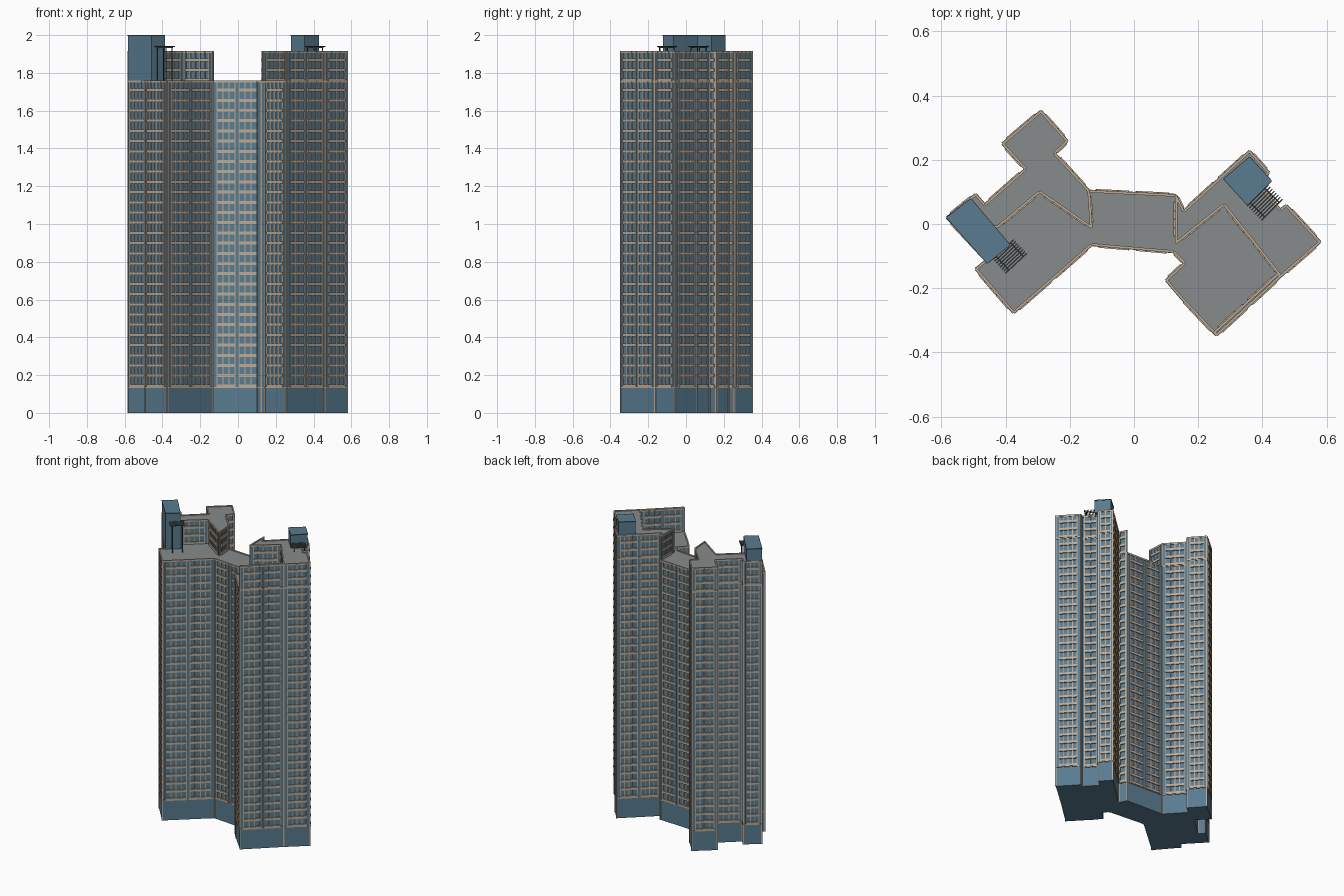
import bpy, bmesh, math
from mathutils import Vector

if "Cube" in bpy.data.objects:
    bpy.data.objects.remove(bpy.data.objects["Cube"])

def mat(name, c):
    m = bpy.data.materials.new(name)
    m.diffuse_color = (*c, 1)
    m.use_nodes = True
    m.node_tree.nodes["Principled BSDF"].inputs["Base Color"].default_value = m.diffuse_color
    return m

BLUE = mat("blue_cladding", (0.10, 0.20, 0.28))
TAN = mat("tan_frames", (0.50, 0.40, 0.30))
GREY = mat("grey_roof", (0.24, 0.26, 0.26))
DARK = mat("dark_metal", (0.06, 0.07, 0.07))

BASE, LOW, HIGH, TOP = 0.135, 1.755, 1.912, 2.0
FLOOR = (LOW - BASE) / 30

def clockwise(pts):
    area = sum(a[0] * b[1] - b[0] * a[1] for a, b in zip(pts, pts[1:] + pts[:1]))
    return pts if area < 0 else pts[::-1]

def finish(bm, name, mats):
    bmesh.ops.recalc_face_normals(bm, faces=bm.faces)
    me = bpy.data.meshes.new(name)
    bm.to_mesh(me)
    bm.free()
    for m in mats:
        me.materials.append(m)
    ob = bpy.data.objects.new(name, me)
    bpy.context.collection.objects.link(ob)
    return ob

def prism(name, pts, z0, z1, top=GREY):
    bm = bmesh.new()
    f = bm.faces.new([bm.verts.new((x, y, z0)) for x, y in pts])
    r = bmesh.ops.extrude_face_region(bm, geom=[f])
    for v in [g for g in r["geom"] if isinstance(g, bmesh.types.BMVert)]:
        v.co.z = z1
    for f in bm.faces:
        if all(abs(v.co.z - z1) < 1e-6 for v in f.verts):
            f.material_index = 1
    return finish(bm, name, [BLUE, top])

class Wall:
    """Local frame of a wall: s runs along it, d points outwards."""
    def __init__(self, a, b):
        self.a = Vector(a)
        v = Vector(b) - self.a
        self.len = v.length
        self.u = v.normalized()
        self.n = Vector((-self.u.y, self.u.x))

    def box(self, bm, s0, s1, z0, z1, d0, d1):
        vs = []
        for z in (z0, z1):
            for s, d in ((s0, d0), (s1, d0), (s1, d1), (s0, d1)):
                p = self.a + self.u * s + self.n * d
                vs.append(bm.verts.new((p.x, p.y, z)))
        for q in ((0, 1, 2, 3), (4, 5, 6, 7), (0, 1, 5, 4), (1, 2, 6, 5), (2, 3, 7, 6), (3, 0, 4, 7)):
            bm.faces.new([vs[i] for i in q])

def patches(length):
    """Glazed bays along a wall, with blue gaps at the ends and between."""
    if length < 0.045:
        return []
    m = min(0.022, length * 0.16)
    n = max(1, round(length / 0.16))
    w = (length - 2 * m - (n - 1) * 0.022) / n
    return [(m + i * (w + 0.022), m + i * (w + 0.022) + w) for i in range(n)]

def facade(name, pts, z0, z1, corner_from):
    pts = clockwise(pts)
    bm = bmesh.new()
    rows = round((z1 - z0) / FLOOR)
    h = (z1 - z0) / rows
    for a, b in zip(pts, pts[1:] + pts[:1]):
        w = Wall(a, b)
        # parapet and corner strips
        w.box(bm, 0, w.len, z1 - 0.006, z1 + 0.005, -0.005, 0.003)
        w.box(bm, 0, 0.005, corner_from, z1, -0.002, 0.003)
        w.box(bm, w.len - 0.005, w.len, corner_from, z1, -0.002, 0.003)
        for s0, s1 in patches(w.len):
            # floor ledges
            for r in range(rows):
                z = z0 + r * h
                w.box(bm, s0, s1, z, z + 0.016, -0.002, 0.007)
            # mullions
            n = max(1, round((s1 - s0) / 0.03))
            for i in range(n + 1):
                s = s0 + (s1 - s0) * i / n
                w.box(bm, s - 0.0025, s + 0.0025, z0, z1, -0.002, 0.005)
    finish(bm, name, [TAN])

# plan outlines
footprint = [(-.29, .352), (-.207, .258), (-.247, .22), (-.14, .103), (.13, .09), (.155, .04),
             (.36, .227), (.42, .16), (.385, .125), (.455, .045), (.475, .058), (.58, -.056),
             (.457, -.163), (.257, -.347), (.142, -.22), (.10, -.172), (.123, -.197)][:14] + [
             (.142, -.225), (.125, -.205), (.10, -.175), (.157, -.122), (.123, -.087),
             (-.132, -.065), (-.375, -.277), (-.493, -.14), (-.459, -.112), (-.583, .02),
             (-.493, .093), (-.465, .06), (-.338, .171), (-.41, .25)]
high_left = [(-.425, -.01), (-.294, .10), (-.132, -.012), (-.14, .103), (-.247, .22), (-.207, .258),
             (-.29, .352), (-.41, .25), (-.338, .171), (-.465, .06), (-.493, .093), (-.583, .02)]
high_right = [(.13, -.06), (.28, .06), (.457, -.163), (.58, -.056), (.475, .058), (.455, .045),
              (.385, .125), (.42, .16), (.36, .227), (.155, .04), (.13, .09)]
screen = [(.457, -.163), (.257, -.347), (.249, -.338), (.449, -.154)]

# main tower, upper storeys and the free-standing roof screen
prism("tower_body", footprint, 0, LOW)
facade("tower_window_frames", footprint, BASE, LOW, 0)
for name, pts in (("left_upper_storeys", high_left), ("right_upper_storeys", high_right), ("roof_screen", screen)):
    prism(name, pts, LOW, HIGH)
    facade(name + "_frames", pts, LOW, HIGH, LOW)

# podium: belt course and small joints
bm = bmesh.new()
fp = clockwise(footprint)
for a, b in zip(fp, fp[1:] + fp[:1]):
    w = Wall(a, b)
    w.box(bm, 0, w.len, BASE - 0.003, BASE + 0.003, -0.002, 0.004)
finish(bm, "podium_belt", [TAN])

# rooftop plant rooms
left_plant = [(-.583, .02), (-.508, .078), (-.387, -.065), (-.457, -.122)]
right_plant = [(.36, .208), (.428, .134), (.353, .06), (.28, .14)]
for name, pts, z0 in (("left_plant_room", left_plant, LOW), ("right_plant_room", right_plant, HIGH)):
    prism(name, pts, z0, TOP, BLUE)
    bm = bmesh.new()
    pts = clockwise(pts)
    for a, b in zip(pts, pts[1:] + pts[:1]):
        w = Wall(a, b)
        w.box(bm, 0, w.len, TOP - 0.006, TOP, -0.004, 0.002)
    finish(bm, name + "_trim", [DARK])

# slatted pergolas
def pergola(name, a, b, depth, z, floor, n=8):
    w = Wall(a, b)
    bm = bmesh.new()
    for i in range(n):
        s = w.len * i / (n - 1)
        w.box(bm, s - 0.002, s + 0.002, z, z + 0.006, 0, depth)
    for d in (0.012, depth - 0.016):
        w.box(bm, 0, w.len, z - 0.006, z, d, d + 0.004)
        for s in (0.004, w.len - 0.008):
            w.box(bm, s, s + 0.004, floor, z, d, d + 0.004)
    finish(bm, name, [DARK])

pergola("left_pergola", (-.44, -.11), (-.40, -.153), 0.09, 1.937, LOW)
pergola("right_pergola", (.353, .056), (.397, .012), 0.092, 1.937, HIGH)
